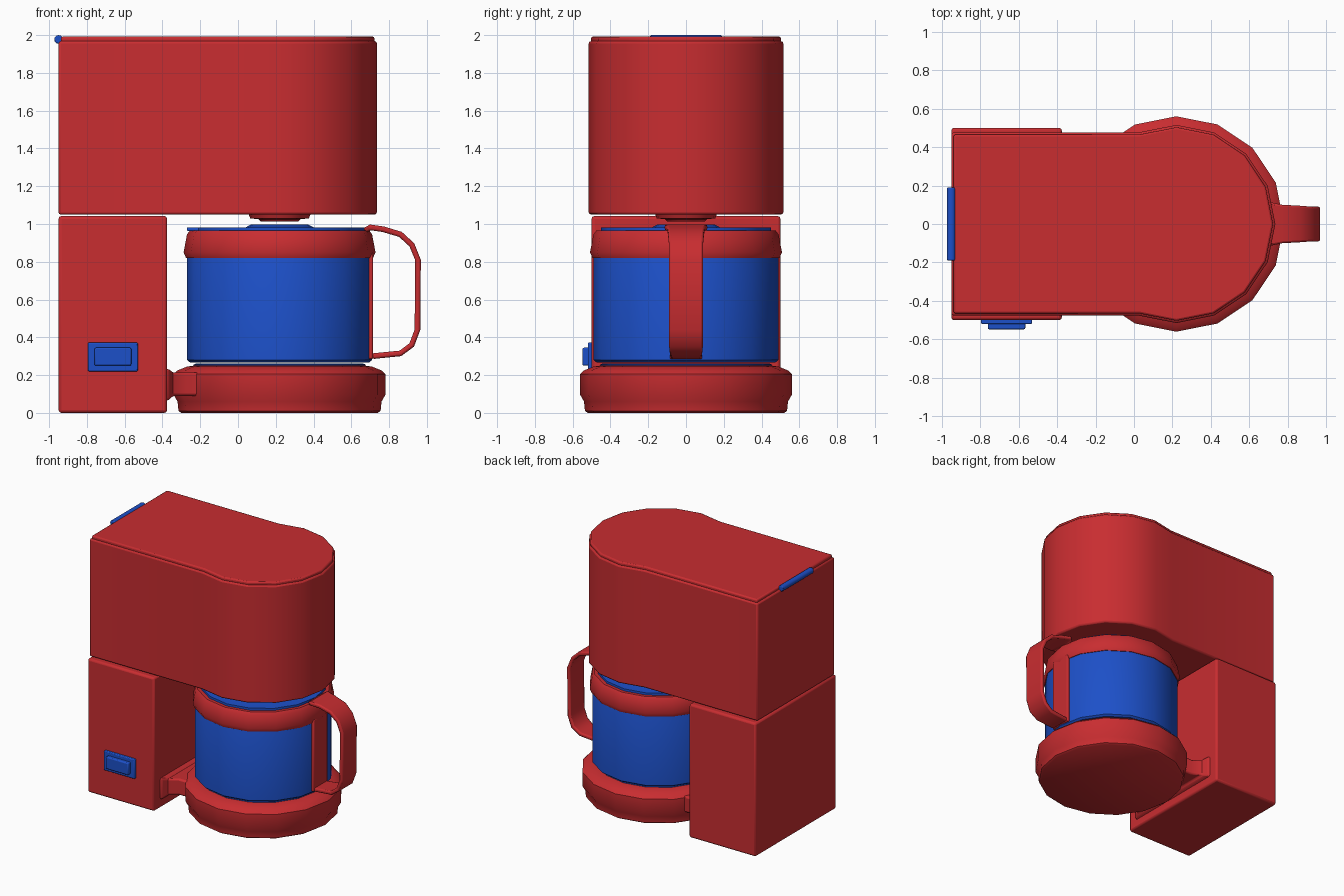
import bpy, bmesh
from math import cos, sin, pi, radians
from mathutils import Vector

if "Cube" in bpy.data.objects:
    bpy.data.objects.remove(bpy.data.objects["Cube"])

CX = 0.22      # axis of the jug, hot plate and rounded front
SIDES = 16


def material(name, rgb):
    m = bpy.data.materials.new(name)
    m.diffuse_color = (*rgb, 1)
    m.use_nodes = True
    m.node_tree.nodes["Principled BSDF"].inputs["Base Color"].default_value = m.diffuse_color
    return m


RED = material("red_plastic", (0.58, 0.026, 0.03))
BLUE = material("blue_parts", (0.012, 0.08, 0.58))


def finish(name, bm, mat, bevel=0, segments=2):
    bmesh.ops.recalc_face_normals(bm, faces=bm.faces)
    mesh = bpy.data.meshes.new(name)
    bm.to_mesh(mesh)
    bm.free()
    mesh.shade_smooth()
    mesh.set_sharp_from_angle(angle=radians(35))
    mesh.materials.append(mat)
    ob = bpy.data.objects.new(name, mesh)
    bpy.context.collection.objects.link(ob)
    if bevel:
        mod = ob.modifiers.new("bevel", 'BEVEL')
        mod.width, mod.segments = bevel, segments
        mod.limit_method, mod.angle_limit = 'ANGLE', radians(40)
    return ob


def loft(name, rings, mat, closed=False, **kw):
    """Skin a row of equal-length point rings, capped or joined in a loop."""
    bm = bmesh.new()
    vs = [[bm.verts.new(p) for p in ring] for ring in rings]
    n = len(vs[0])
    pairs = list(zip(vs, vs[1:])) + ([(vs[-1], vs[0])] if closed else [])
    for a, b in pairs:
        for i in range(n):
            j = (i + 1) % n
            bm.faces.new((a[i], a[j], b[j], b[i]))
    if not closed:
        bm.faces.new(vs[0])
        bm.faces.new(vs[-1])
    return finish(name, bm, mat, **kw)


def lathe(name, profile, mat, closed=False):
    rings = [[(CX + r * cos(2 * pi * i / SIDES), r * sin(2 * pi * i / SIDES), z)
              for i in range(SIDES)] for r, z in profile]
    return loft(name, rings, mat, closed)


def box(name, lo, hi, mat, bevel):
    (x0, y0, z0), (x1, y1, z1) = lo, hi
    rings = [[(x0, y0, z), (x1, y0, z), (x1, y1, z), (x0, y1, z)] for z in (z0, z1)]
    return loft(name, rings, mat, bevel=bevel)


def housing_outline(inset, z):
    """Straight sides at the back running into a 16-sided rounded front."""
    r = 0.515 - inset
    arc = [radians(-112.5 + 22.5 * i) for i in range(11)]
    front = [(CX + r * cos(a), r * sin(a), z) for a in arc]
    back = -0.95 + inset
    return [(back, front[0][1], z)] + front + [(back, front[-1][1], z)]


# Upper housing with its slightly inset lid
loft("upper_housing", [housing_outline(0, 1.05), housing_outline(0, 1.968)],
     RED, bevel=0.012)
loft("top_lid", [housing_outline(0.012, 1.96), housing_outline(0.012, 1.992)],
     RED, bevel=0.01)

# Rear tower
box("rear_tower", (-0.95, -0.5, 0), (-0.375, 0.5, 1.042), RED, 0.015)

# Lid hinge across the back edge
loft("lid_hinge", [[(-0.95 + 0.023 * cos(2 * pi * i / 12), y,
                     1.977 + 0.023 * sin(2 * pi * i / 12)) for i in range(12)]
                   for y in (-0.19, 0.19)], BLUE, bevel=0.006)

# Power switch
box("switch_frame", (-0.795, -0.52, 0.22), (-0.53, -0.49, 0.372), BLUE, 0.006)
box("switch_rocker", (-0.76, -0.548, 0.25), (-0.565, -0.51, 0.345), BLUE, 0.008)

# Round base and hot plate
lathe("base", [(0.52, 0), (0.535, 0.01), (0.54, 0.06), (0.56, 0.095), (0.56, 0.205),
               (0.54, 0.225), (0.49, 0.245), (0.44, 0.252)], RED)
lathe("hot_plate", [(0.455, 0.24), (0.455, 0.256), (0.44, 0.262)], BLUE)

# Flared neck joining the base to the tower
loft("base_neck", [[(x, -w, z0), (x, w, z0), (x, w, z1), (x, -w, z1)]
                   for x, w, z0, z1 in ((-0.39, 0.43, 0.06, 0.235),
                                        (-0.365, 0.42, 0.07, 0.23),
                                        (-0.345, 0.37, 0.09, 0.215),
                                        (-0.28, 0.33, 0.09, 0.215),
                                        (-0.1, 0.33, 0.09, 0.215))], RED, bevel=0.012)

# Jug, collar and jug lid
lathe("jug", [(0.475, 0.268), (0.49, 0.28), (0.49, 0.9), (0.46, 0.96)], BLUE)
lathe("jug_collar", [(0.48, 0.82), (0.495, 0.82), (0.508, 0.85), (0.49, 0.945),
                     (0.475, 0.965), (0.44, 0.965), (0.44, 0.83)], RED, closed=True)
lathe("jug_lid", [(0.45, 0.95), (0.45, 0.982), (0.18, 0.982), (0.15, 0.998)], BLUE)
box("lid_spout", (-0.27, -0.1, 0.963), (0.0, 0.1, 0.982), BLUE, 0.005)

# Drip outlet under the housing
lathe("drip_outlet", [(0.1, 1.014), (0.11, 1.025), (0.155, 1.03), (0.165, 1.055)], RED)

# Jug handle: flat strap swept along a closed loop in the xz plane
path = [(0.67, 0.965, 0.085), (0.70, 0.982, 0.115), (0.77, 0.972, 0.10), (0.86, 0.945, 0.095),
        (0.92, 0.89, 0.09), (0.953, 0.81, 0.09), (0.95, 0.44, 0.09),
        (0.92, 0.36, 0.09), (0.86, 0.315, 0.085), (0.71, 0.3, 0.08)]
rings = []
for i, (x, z, w) in enumerate(path):
    a, b = path[max(i - 1, 0)], path[min(i + 1, len(path) - 1)]
    t = Vector((b[0] - a[0], b[1] - a[1])).normalized()
    nx, nz = -t.y * 0.015, t.x * 0.015
    rings.append([(x + nx, -w, z + nz), (x + nx, w, z + nz),
                  (x - nx, w, z - nz), (x - nx, -w, z - nz)])
loft("jug_handle", rings, RED, bevel=0.01)
box("handle_backplate", (0.685, -0.085, 0.285), (0.715, 0.085, 0.85), RED, 0.008)
